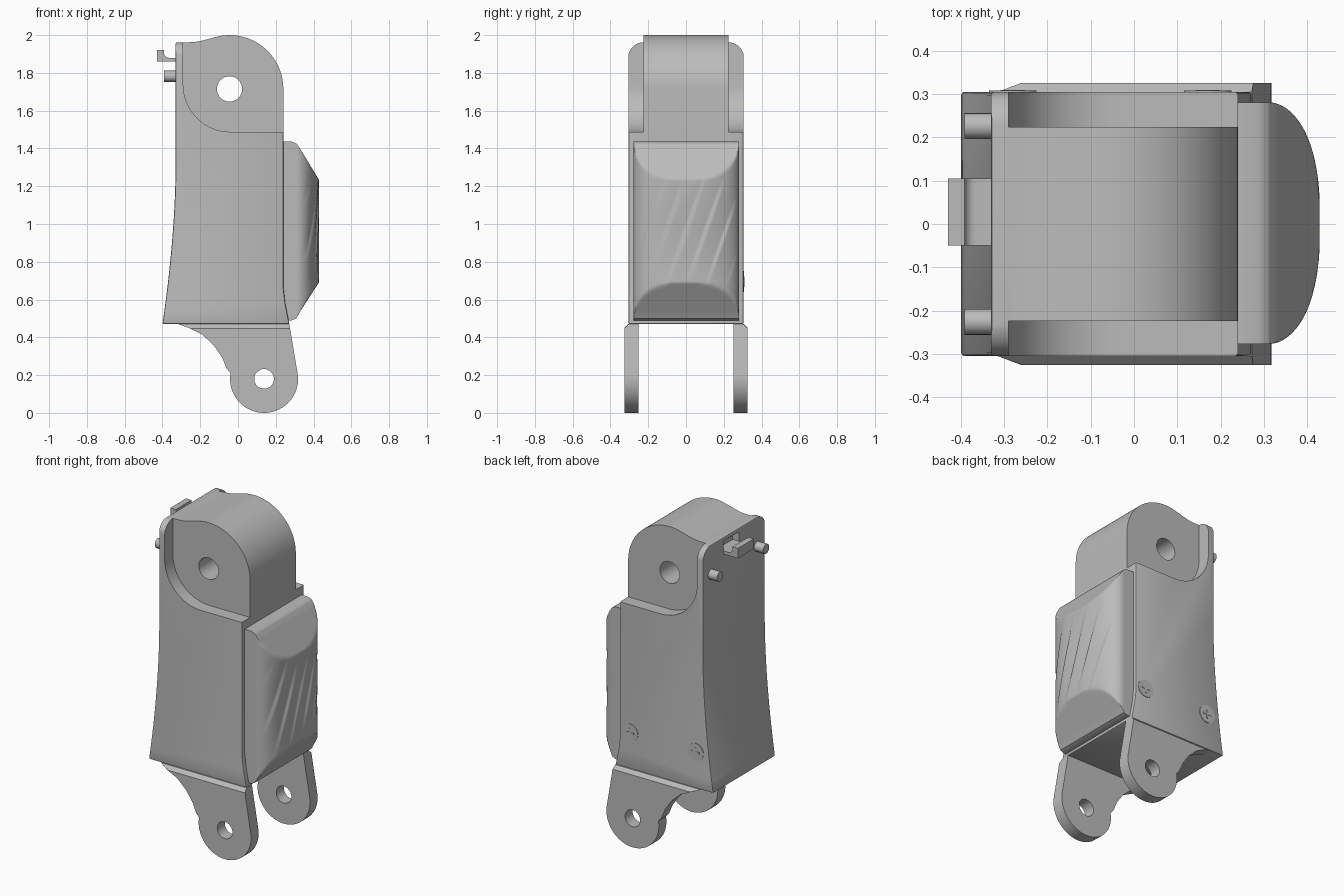
import bpy, bmesh, math
from mathutils import Matrix, Vector

if "Cube" in bpy.data.objects:
    bpy.data.objects.remove(bpy.data.objects["Cube"], do_unlink=True)

grey = bpy.data.materials.new("plain grey")
grey.use_nodes = True
grey.diffuse_color = (0.5, 0.5, 0.5, 1)
grey.node_tree.nodes["Principled BSDF"].inputs["Base Color"].default_value = (0.5, 0.5, 0.5, 1)


def finish(name, bm):
    bmesh.ops.recalc_face_normals(bm, faces=bm.faces)
    mesh = bpy.data.meshes.new(name)
    bm.to_mesh(mesh)
    bm.free()
    mesh.materials.append(grey)
    ob = bpy.data.objects.new(name, mesh)
    bpy.context.scene.collection.objects.link(ob)
    return ob


def activate(ob):
    bpy.ops.object.select_all(action='DESELECT')
    ob.select_set(True)
    bpy.context.view_layer.objects.active = ob


def smooth(ob, angle=30):
    activate(ob)
    bpy.ops.object.shade_smooth_by_angle(angle=math.radians(angle))


def prism_mesh(points, low, high, axis='y'):
    """Extrude an (x, z) outline along y, or a (y, z) outline along x."""
    bm = bmesh.new()
    place = (lambda a, b: (a, low, b)) if axis == 'y' else (lambda a, b: (low, a, b))
    face = bm.faces.new([bm.verts.new(place(a, b)) for a, b in points])
    new = bmesh.ops.extrude_face_region(bm, geom=[face])["geom"]
    shift = Vector((0, high - low, 0) if axis == 'y' else (high - low, 0, 0))
    bmesh.ops.translate(bm, vec=shift, verts=[v for v in new if isinstance(v, bmesh.types.BMVert)])
    return bm


def prism(name, points, low, high, axis='y'):
    return finish(name, prism_mesh(points, low, high, axis))


def arc(cx, cz, r, start, end, steps=20):
    angles = [math.radians(start + (end - start) * i / steps) for i in range(steps + 1)]
    return [(cx + r * math.cos(a), cz + r * math.sin(a)) for a in angles]


def rectangle(a0, a1, b0, b1):
    return [(a0, b0), (a1, b0), (a1, b1), (a0, b1)]


def cut(ob, cutter):
    mod = ob.modifiers.new("cut", 'BOOLEAN')
    mod.operation = 'DIFFERENCE'
    mod.solver = 'EXACT'
    mod.object = cutter
    activate(ob)
    bpy.ops.object.modifier_apply(modifier=mod.name)
    bpy.data.objects.remove(cutter, do_unlink=True)


def circle(cx, cz, r, steps=32):
    return arc(cx, cz, r, 0, 360, steps)[:-1]


# Main body: concave back, round head
HALF, CORE = 0.305, 0.224
back = [(-0.33 - 0.07 * (1 - i / 12) ** 1.8, 0.47 + 0.85 * i / 12) for i in range(13)]
outline = ([(0.272, 0.47), (0.25, 0.58), (0.24, 0.67)]
           + arc(-0.045, 1.715, 0.285, 0, 100, 28)
           + [(-0.14, 1.984), (-0.18, 1.973), (-0.22, 1.965), (-0.26, 1.962), (-0.33, 1.962)]
           + back[::-1])
body = prism("body", outline, -HALF, HALF)
bevel = body.modifiers.new("edge", 'BEVEL')
bevel.width = 0.007
bevel.segments = 2
bevel.limit_method = 'ANGLE'
activate(body)
bpy.ops.object.modifier_apply(modifier=bevel.name)

# Recesses beside the head and rounded corners of the back plate
recess = [(0.5, 1.488), (0.5, 2.2), (-0.29, 2.2)] + arc(-0.04, 1.738, 0.25, 180, 270, 20)
for side in (-1, 1):
    cut(body, prism("recess_cutter", recess, side * CORE, side * 0.5))
    corner = [(side * y, z) for y, z in arc(CORE, 1.88, 0.082, 0, 90, 12)]
    corner += [(side * CORE, 2.2), (side * 0.5, 2.2), (side * 0.5, 1.88)]
    cut(body, prism("corner_cutter", corner, -0.5, -0.285, 'x'))

# Head pivot hole and latch notch
cut(body, prism("hole_cutter", circle(-0.045, 1.715, 0.067), -0.5, 0.5))
cut(body, prism("notch_cutter", rectangle(-0.05, 0.105, 1.88, 1.94), -0.5, -0.285, 'x'))
smooth(body)

# Two legs with tapered shoulders and pivot holes
leg_outline = ([(-0.315, 0.47), (-0.26, 0.45), (-0.19, 0.415), (-0.13, 0.36), (-0.085, 0.295),
                (-0.06, 0.235)]
               + arc(0.138, 0.18, 0.18, 170, 368, 36) + [(0.272, 0.47)])
for side, label in ((-1, "front"), (1, "back")):
    bm = prism_mesh(leg_outline, side * 0.252, side * 0.326)
    bmesh.ops.bisect_plane(bm, geom=bm.verts[:] + bm.edges[:] + bm.faces[:],
                           plane_co=(0, 0, 0.448), plane_no=(0, 0, 1))
    for v in bm.verts:
        if v.co.z > 0.46 and abs(v.co.y) > 0.3:
            v.co.y = side * HALF
    leg = finish(label + "_leg", bm)
    cut(leg, prism("hole_cutter", circle(0.138, 0.18, 0.052), -0.5, 0.5))
    smooth(leg, 25)

# Bulging grip pad with slanted ridges
pad_side = [(0.49, 0.285), (0.5, 0.308), (0.53, 0.325), (0.69, 0.428),
            (1.235, 0.428), (1.4, 0.328), (1.425, 0.31), (1.436, 0.285)]


def side_depth(z):
    for (z0, x0), (z1, x1) in zip(pad_side, pad_side[1:]):
        if z <= z1 + 1e-6:
            return x0 + (x1 - x0) * (z - z0) / (z1 - z0)
    return pad_side[-1][1]


def pad_depth(y, z):
    t = abs(y) / 0.279
    bulge = 0.31 + 0.12 * math.sqrt(max(0, 1 - t ** 2.5))
    ridge = 0
    if 0.66 < z < 1.26:
        fade = math.sin(math.pi * (z - 0.66) / 0.6) * max(0, 1 - t ** 4)
        phase = ((y - 0.35 * (z - 0.95)) / 0.105) % 1
        ridge = 0.011 * fade * (phase / 0.86 if phase < 0.86 else (1 - phase) / 0.14)
    return min(bulge - ridge, side_depth(z))


COLS, ROWS = 150, 64
zs = sorted({pad_side[0][0] + (pad_side[-1][0] - pad_side[0][0]) * i / ROWS for i in range(ROWS + 1)}
            | {z for z, x in pad_side})
bm = bmesh.new()
grid = []
for z in zs:
    ys = [0.279 * math.sin(math.pi * (j / COLS - 0.5)) for j in range(COLS + 1)]
    grid.append([bm.verts.new((pad_depth(y, z), y + 0.002, z)) for y in ys])
for lower, upper in zip(grid, grid[1:]):
    for j in range(COLS):
        bm.faces.new((lower[j], lower[j + 1], upper[j + 1], upper[j]))
rim = [e for e in bm.edges if e.is_boundary]
skirt = bmesh.ops.extrude_edge_only(bm, edges=rim)["geom"]
for v in skirt:
    if isinstance(v, bmesh.types.BMVert):
        v.co.x = 0.23
bmesh.ops.holes_fill(bm, edges=[e for e in bm.edges if e.is_boundary])
smooth(finish("grip_pad", bm), 35)

# Latch hook on the back
hook = ([(-0.285, 1.86), (-0.43, 1.86), (-0.43, 1.922), (-0.392, 1.922)]
        + arc(-0.366, 1.906, 0.026, 180, 270, 8) + [(-0.285, 1.88)])
smooth(prism("latch", hook, -0.05, 0.105))

# Locating pins on the back
for side, label in ((-1, "front"), (1, "back")):
    smooth(prism(label + "_pin", circle(side * 0.226, 1.782, 0.03, 24), -0.392, -0.32, 'x'))

# Screw heads with crosses on the rear side
for x, label in ((0.17, "left"), (-0.28, "right")):
    smooth(prism(label + "_screw", circle(x, 0.695, 0.055), 0.3, HALF + 0.003))
    for w, h, kind in ((0.028, 0.005, "level"), (0.005, 0.028, "upright")):
        bar = rectangle(x - w, x + w, 0.695 - h, 0.695 + h)
        prism(label + "_screw_" + kind + "_bar", bar, 0.3, HALF + 0.005)
